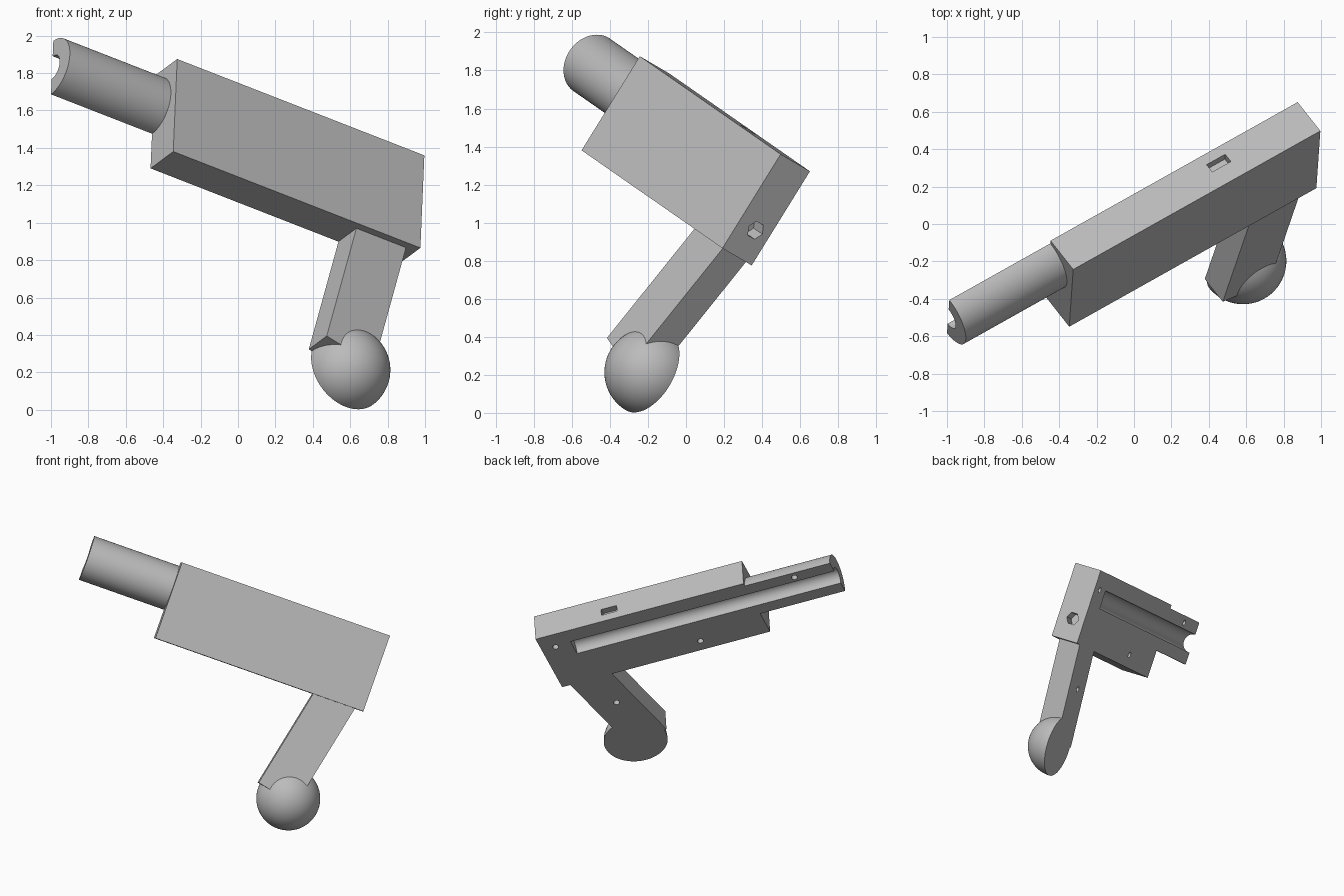
import bpy
import math
from mathutils import Matrix, Vector

cube = bpy.data.objects.get("Cube")
if cube:
    bpy.data.objects.remove(cube, do_unlink=True)

# Tilted frame: X runs to the rear, Y into the split face, Z up the body
rear = Vector((0.826, 0.463, -0.322)).normalized()
up = Vector((0.034, 0.524, 0.85))
up = (up - rear * up.dot(rear)).normalized()
inward = up.cross(rear)
FRAME = Matrix((rear, inward, up)).transposed().to_4x4()
FRAME.translation = (-0.325, -0.243, 1.875)

LENGTH, HEIGHT, SPLIT = 1.6, 0.582, 0.2156
BORE_Z = -0.196

grey = bpy.data.materials.new("plain_grey")
grey.use_nodes = True
grey.diffuse_color = (0.5, 0.5, 0.5, 1)
grey.node_tree.nodes["Principled BSDF"].inputs["Base Color"].default_value = grey.diffuse_color


def place(name, rotation=(0, 0, 0)):
    """Name the new primitive and move it into the tilted frame."""
    obj = bpy.context.object
    obj.name = obj.data.name = name
    local = Matrix.LocRotScale(obj.location, None, obj.scale)
    turn = Matrix.Rotation(rotation[1], 4, 'Y') @ Matrix.Rotation(rotation[0], 4, 'X')
    obj.matrix_world = FRAME @ Matrix.Translation(local.translation) @ turn @ Matrix.Diagonal(obj.scale).to_4x4()
    obj.data.materials.append(grey)
    return obj


def box(name, low, high, tilt=0):
    low, high = Vector(low), Vector(high)
    bpy.ops.mesh.primitive_cube_add(size=1, location=(low + high) / 2)
    bpy.context.object.scale = high - low
    return place(name, (0, tilt))


def rod(name, center, radius, length, axis, sides=64):
    bpy.ops.mesh.primitive_cylinder_add(vertices=sides, radius=radius, depth=length, location=center)
    turn = (0, math.pi / 2) if axis == 'X' else (math.pi / 2, 0)
    return place(name, turn)


def cut(target, *cutters):
    bpy.context.view_layer.objects.active = target
    for cutter in cutters:
        mod = target.modifiers.new("cut", 'BOOLEAN')
        mod.operation, mod.solver, mod.object = 'DIFFERENCE', 'EXACT', cutter
        bpy.ops.object.modifier_apply(modifier=mod.name)


# Main parts, made whole and then halved at the split plane
body = box("body", (0, 0, -HEIGHT), (LENGTH, SPLIT, 0))
barrel = rod("barrel", (-0.327, SPLIT, BORE_Z), 0.168, 0.654, 'X')

tilt = math.radians(12.2)
grip_axis = Vector((math.sin(tilt), 0, math.cos(tilt)))
grip_side = Vector((math.cos(tilt), 0, -math.sin(tilt)))
grip_mid = Vector((1.057, 0.345, -1.32)) + grip_side * 0.157 + grip_axis * 0.45
half = Vector((0.157, 0.3, 0.45))
grip = box("grip", grip_mid - half, grip_mid + half, tilt)

bpy.ops.mesh.primitive_uv_sphere_add(segments=64, ring_count=32, radius=0.232,
                                     location=(1.306, SPLIT, -1.355))
ball = place("grip_ball")

# Cutters
splitter = box("splitter", (-2, SPLIT, -3), (3, 2, 1))
bore = rod("bore", (0.3, SPLIT, BORE_Z), 0.072, 2.15, 'X')
slot = box("top_slot", (0.97, 0.102, -0.05), (1.09, 0.156, 0.1))
socket = rod("hex_socket", (LENGTH, 0.119, -0.412), 0.05, 0.2, 'X', 6)
pin_spots = [(1.494, -0.139), (-0.364, -0.079), (0.502, -0.485), (1.293, -0.898)]
pins = [rod("pin_hole", (x, SPLIT, z), 0.022, 0.14, 'Y', 24) for x, z in pin_spots]

cut(grip, splitter, body)
cut(ball, splitter, grip)
cut(barrel, splitter, bore, pins[1])
cut(body, bore, slot, socket, pins[0], pins[2])
cut(grip, pins[3])

for cutter in [splitter, bore, slot, socket, *pins]:
    bpy.data.objects.remove(cutter, do_unlink=True)

# Smooth the round surfaces and keep the edges crisp
for part in (body, barrel, grip, ball):
    bpy.ops.object.select_all(action='DESELECT')
    part.select_set(True)
    bpy.context.view_layer.objects.active = part
    bpy.ops.object.shade_smooth_by_angle(angle=math.radians(30))
